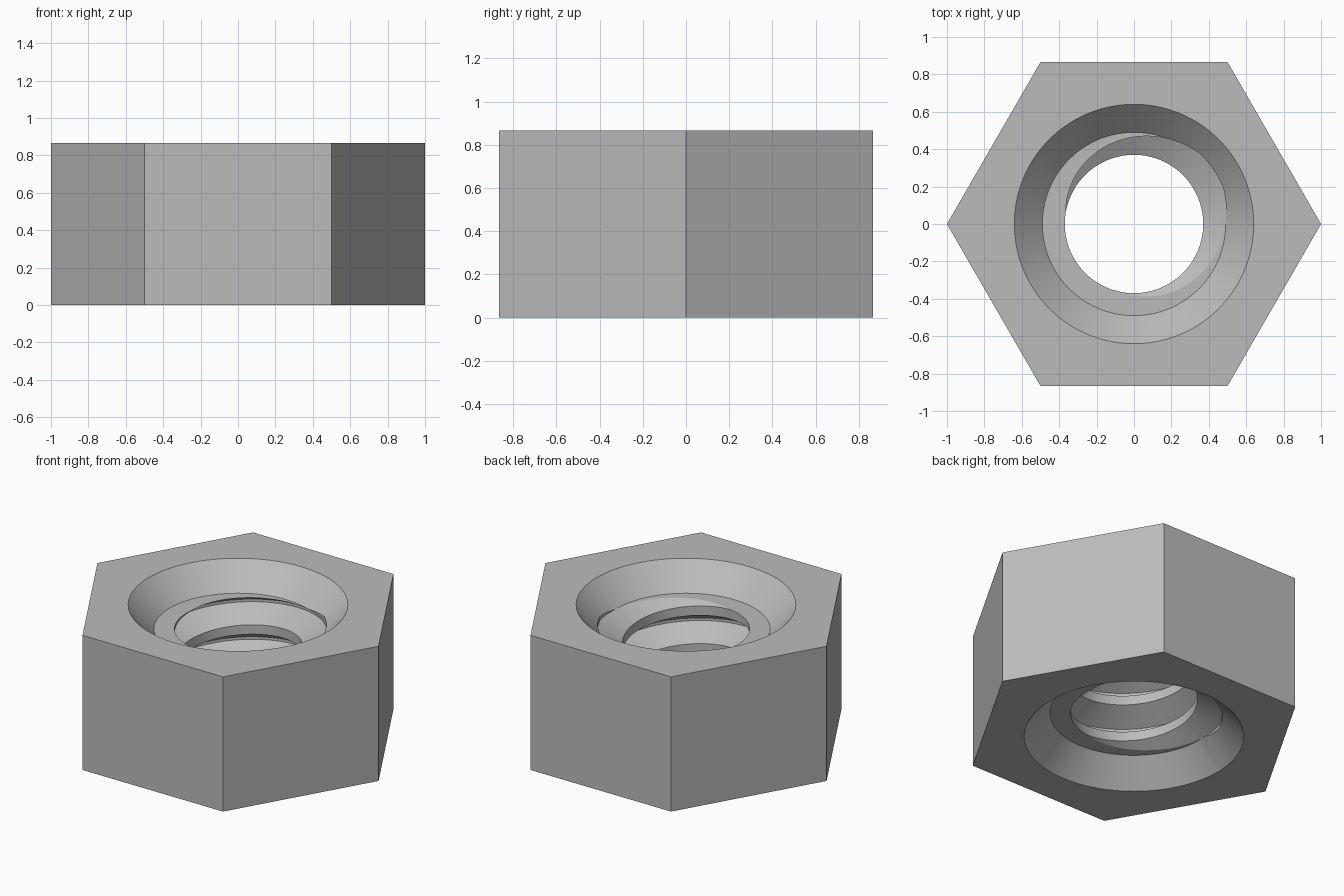
import bpy, bmesh, math

cube = bpy.data.objects.get("Cube")
if cube:
    bpy.data.objects.remove(cube)

HEIGHT = 0.866          # nut thickness
APOTHEM = 0.866         # centre to flat
MOUTH, THROAT = 0.64, 0.49   # countersink radii
CREST, ROOT = 0.37, 0.515    # thread radii
PITCH = 0.242
DEPTH = 0.155           # countersink depth
LOW, HIGH = DEPTH, HEIGHT - DEPTH
CREST_HALF, ROOT_HALF = 0.125, 0.035   # half flats, as fractions of the pitch
COLUMNS = 144


def hex_radius(a):
    return APOTHEM / math.cos(a % (math.pi / 3) - math.pi / 6)


def crest_height(a):
    # height of one crest line, falling as the angle grows
    return HIGH - PITCH * (a - math.radians(215)) / math.tau


def thread_radius(a, z):
    u = ((z - crest_height(a)) / PITCH) % 1
    d = min(u, 1 - u)
    t = (d - CREST_HALF) / (0.5 - ROOT_HALF - CREST_HALF)
    return CREST + (ROOT - CREST) * min(max(t, 0), 1)


def column(a):
    """Closed section of the nut at one angle, as (radius, height) pairs."""
    slope = DEPTH / (MOUTH - THROAT)
    pts = [(hex_radius(a), 0), (hex_radius(a), HEIGHT), (MOUTH, HEIGHT)]
    # upper countersink and its ledge
    rim = max(THROAT, thread_radius(a, HIGH))
    pts.append((rim, HEIGHT - (MOUTH - rim) * slope))
    # thread corners, held between the two ledges
    for turn in range(4, -6, -1):
        for corner in (0.5 + ROOT_HALF, 0.5 - ROOT_HALF, CREST_HALF, -CREST_HALF):
            z = crest_height(a) + PITCH * (turn + corner)
            z = min(max(z, LOW), HIGH)
            pts.append((thread_radius(a, z), z))
    # lower ledge and countersink
    rim = max(THROAT, thread_radius(a, LOW))
    pts += [(rim, (MOUTH - rim) * slope), (MOUTH, 0)]
    return pts


# Sweep the section round the axis and weld the seam
bm = bmesh.new()
rings = []
for i in range(COLUMNS + 1):
    a = math.tau * i / COLUMNS
    rings.append([bm.verts.new((r * math.cos(a), r * math.sin(a), z))
                  for r, z in column(a)])
for p, q in zip(rings, rings[1:]):
    for j in range(len(p)):
        k = (j + 1) % len(p)
        bm.faces.new((p[j], q[j], q[k], p[k]))
bmesh.ops.remove_doubles(bm, verts=bm.verts, dist=0.0001)
bmesh.ops.recalc_face_normals(bm, faces=bm.faces)

mesh = bpy.data.meshes.new("hex_nut")
bm.to_mesh(mesh)
bm.free()
nut = bpy.data.objects.new("hex_nut", mesh)
bpy.context.collection.objects.link(nut)

# Plain grey metal
steel = bpy.data.materials.new("steel_grey")
steel.use_nodes = True
grey = (0.5, 0.5, 0.5, 1)
steel.diffuse_color = grey
steel.node_tree.nodes["Principled BSDF"].inputs["Base Color"].default_value = grey
mesh.materials.append(steel)

bpy.ops.object.select_all(action='DESELECT')
nut.select_set(True)
bpy.context.view_layer.objects.active = nut
bpy.ops.object.shade_smooth_by_angle(angle=math.radians(25))
